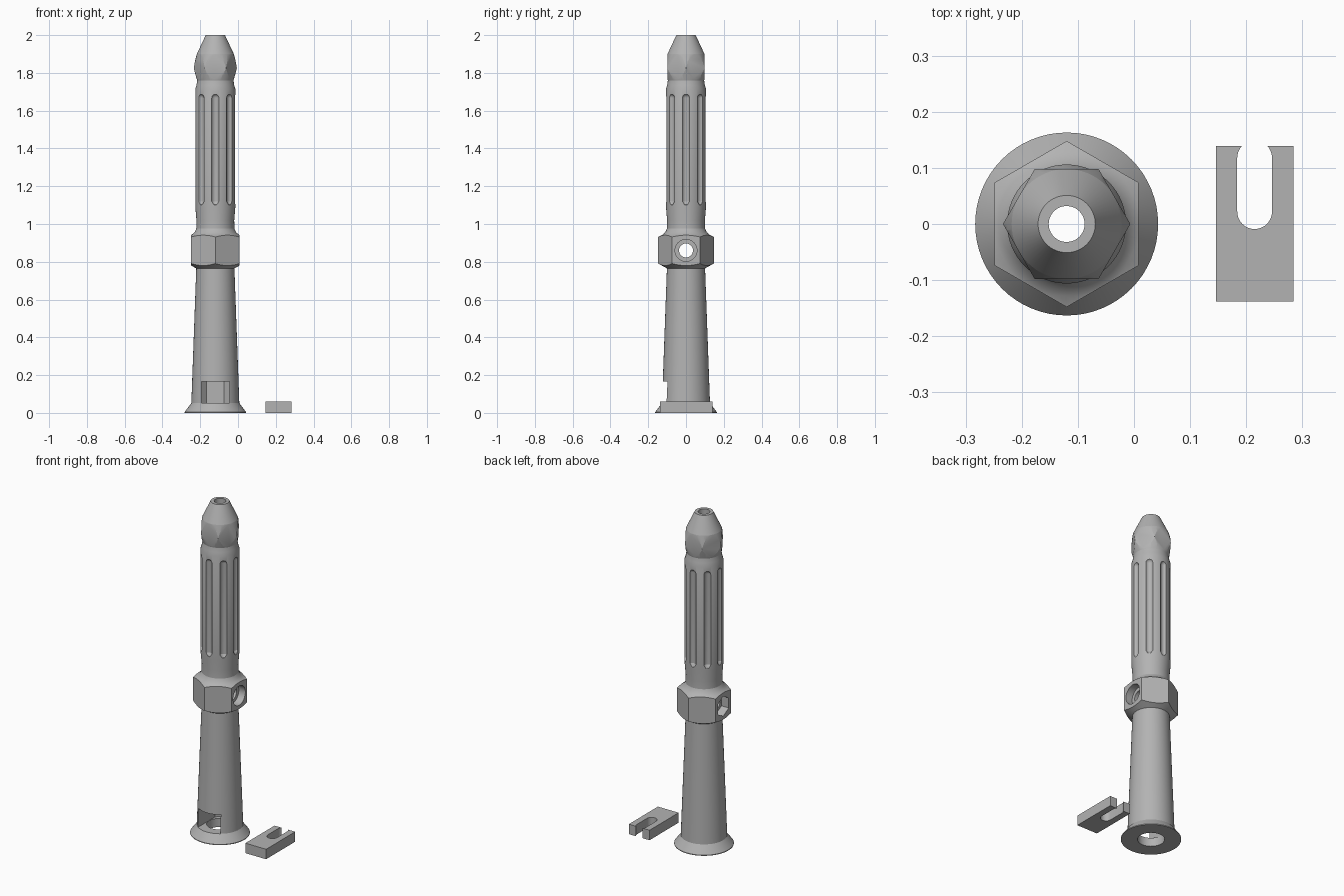
import bpy, bmesh, math
from mathutils import Matrix

AXIS_X = -0.12      # centre line of the tube
BORE = 0.032        # upper bore radius
CHAMBER = 0.073     # lower bore radius

cube = bpy.data.objects.get("Cube")
if cube:
    bpy.data.objects.remove(cube, do_unlink=True)

grey = bpy.data.materials.new("satin grey")
grey.use_nodes = True
colour = (0.45, 0.45, 0.45, 1)
grey.diffuse_color = colour
grey.node_tree.nodes["Principled BSDF"].inputs["Base Color"].default_value = colour


def make(name, bm):
    bmesh.ops.recalc_face_normals(bm, faces=bm.faces)
    mesh = bpy.data.meshes.new(name)
    bm.to_mesh(mesh)
    bm.free()
    mesh.materials.append(grey)
    ob = bpy.data.objects.new(name, mesh)
    bpy.context.collection.objects.link(ob)
    return ob


def lathe(name, profile, steps=64):
    """Spin a closed (radius, height) outline around z."""
    bm = bmesh.new()
    rings = []
    for i in range(steps):
        a = math.tau * i / steps
        rings.append([bm.verts.new((r * math.cos(a), r * math.sin(a), z)) for r, z in profile])
    n = len(profile)
    for i in range(steps):
        p, q = rings[i], rings[(i + 1) % steps]
        for j in range(n):
            k = (j + 1) % n
            bm.faces.new((p[j], q[j], q[k], p[k]))
    return make(name, bm)


def tube(name, outer, bore=BORE):
    return lathe(name, outer + [(bore, outer[-1][1]), (bore, outer[0][1])])


def prism(name, points, z0, z1):
    """Extrude an xy outline upwards."""
    bm = bmesh.new()
    face = bm.faces.new([bm.verts.new((x, y, z0)) for x, y in points])
    top = bmesh.ops.extrude_face_region(bm, geom=[face])["geom"]
    bmesh.ops.translate(bm, vec=(0, 0, z1 - z0), verts=[v for v in top if isinstance(v, bmesh.types.BMVert)])
    return make(name, bm)


def ngon(radius, sides, turn=0.0):
    return [(radius * math.cos(turn + math.tau * i / sides),
             radius * math.sin(turn + math.tau * i / sides)) for i in range(sides)]


def cut(ob, tool, mode="DIFFERENCE"):
    mod = ob.modifiers.new("cut", "BOOLEAN")
    mod.operation, mod.solver, mod.object = mode, "EXACT", tool
    bpy.context.view_layer.objects.active = ob
    bpy.ops.object.modifier_apply(modifier=mod.name)
    bpy.data.objects.remove(tool, do_unlink=True)


def along_x(tool, z):
    tool.data.transform(Matrix.Translation((0, 0, z)) @ Matrix.Rotation(math.pi / 2, 4, "Y"))
    return tool


# Flared foot and tapered lower barrel with a wide chamber
base_flange = tube("base_flange", [(0.163, 0), (0.163, 0.004), (0.127, 0.052)], CHAMBER)
lower_barrel = lathe("lower_barrel", [
    (0.127, 0.052), (0.101, 0.765), (BORE, 0.765), (BORE, 0.7), (CHAMBER, 0.66), (CHAMBER, 0.052)])

# Clip window in the front of the barrel
window = [(-0.074, -0.2), (0.074, -0.2), (0.074, 0.06), (0.047, 0.087), (-0.047, 0.087), (-0.074, 0.06)]
cut(lower_barrel, prism("window_cutter", window, 0.04, 0.165))

# Chamfered hexagonal collar with a cross hole, round recess and nut pocket
hex_collar = tube("hex_collar", [
    (0.101, 0.765), (0.128, 0.78), (0.152, 0.793), (0.152, 0.929), (0.128, 0.941), (0.11, 0.956), (0.101, 0.975)])
cut(hex_collar, prism("hex_cutter", ngon(0.148, 6, math.pi / 6), 0.7, 1.05), "INTERSECT")
cut(hex_collar, along_x(prism("cross_hole", ngon(0.037, 32), -0.3, 0.3), 0.86))
cut(hex_collar, along_x(prism("round_recess", ngon(0.058, 40), 0.085, 0.3), 0.86))
cut(hex_collar, along_x(prism("nut_pocket", ngon(0.06, 6), -0.3, -0.08), 0.86))

# Fluted grip
grip = tube("grip", [(0.101, 0.975), (0.1, 1.02), (0.106, 1.09), (0.106, 1.715), (0.1, 1.735), (0.096, 1.76)])
dome = [(0.022 * math.cos(a), 1.667 + 0.022 * math.sin(a)) for a in (0, 0.3, 0.6, 0.9, 1.2, 1.5)]
for i in range(8):
    flute = lathe("flute_cutter", [(0.001, 1.098), (0.012, 1.102), (0.022, 1.12)] + dome, 24)
    a = math.tau * i / 8
    flute.data.transform(Matrix.Translation((0.115 * math.cos(a), 0.115 * math.sin(a), 0)))
    cut(grip, flute)

# Faceted head: a bulged ring trimmed to a hexagon
head = tube("head", [(0.096, 1.76), (0.105, 1.79), (0.114, 1.825), (0.107, 1.865), (0.098, 1.9)])
cut(head, prism("head_cutter", ngon(0.1135, 6), 1.7, 1.95), "INTERSECT")

# Conical nose
nose = tube("nose", [(0.098, 1.9), (0.051, 2.0)])

# Loose forked clip with rounded, slightly closed slot
clip = prism("retaining_clip", [(-0.069, -0.138), (0.069, -0.138), (0.069, 0.139), (-0.069, 0.139)], 0, 0.06)
half = [math.pi * i / 16 for i in range(17)]
slot = [(0.031 * math.cos(a), 0.118 + 0.031 * math.sin(a)) for a in half]
slot += [(-0.031 * math.cos(a), 0.022 - 0.031 * math.sin(a)) for a in half]
cut(clip, prism("slot_cutter", slot, -0.1, 0.2))
clip.location.x = 0.215

# Place the tube parts and shade them
parts = [base_flange, lower_barrel, hex_collar, grip, head, nose]
for ob in parts:
    ob.location.x = AXIS_X
bpy.ops.object.select_all(action="DESELECT")
for ob in parts + [clip]:
    ob.select_set(True)
bpy.context.view_layer.objects.active = grip
bpy.ops.object.shade_smooth_by_angle(angle=math.radians(25))
